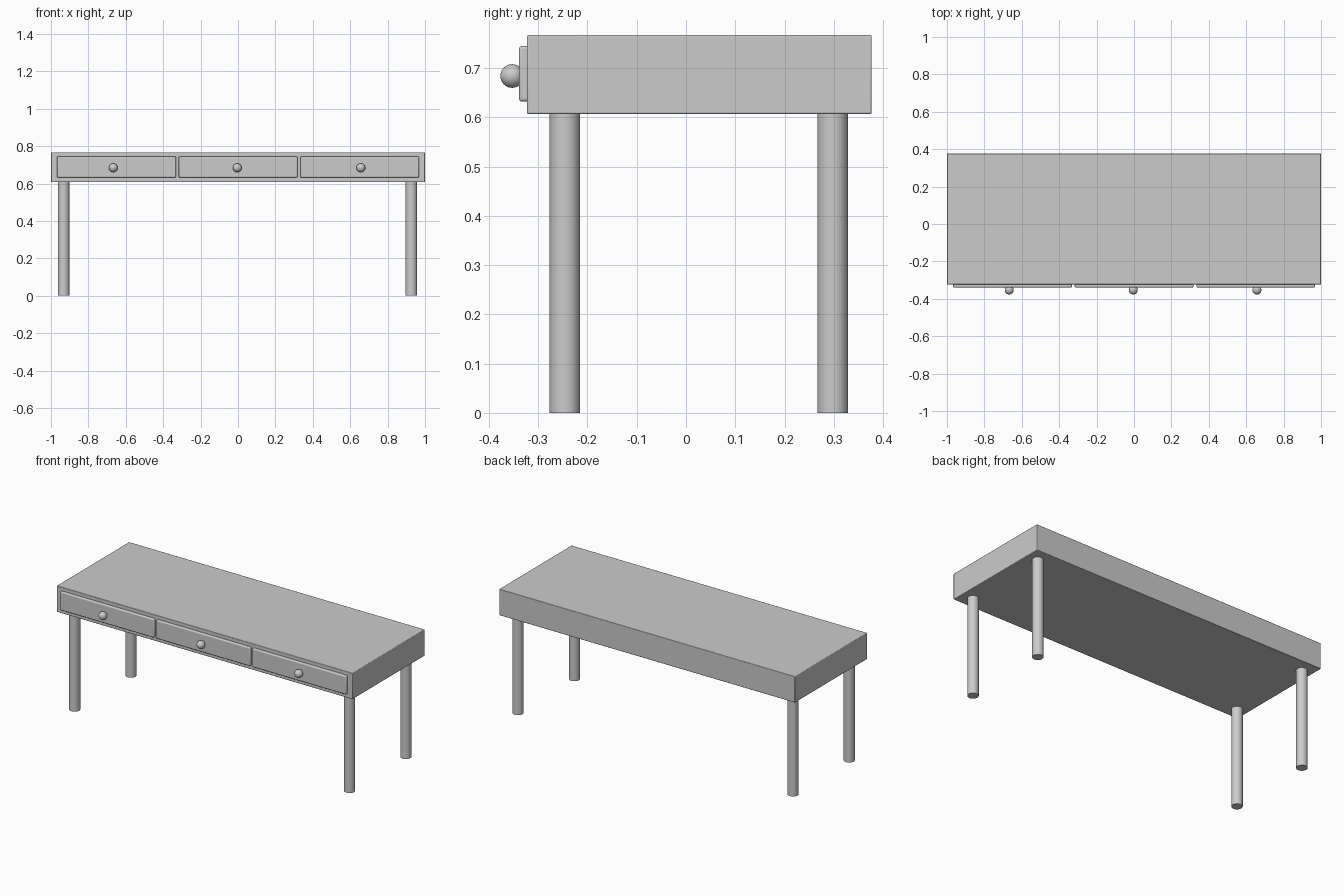
import bpy

if "Cube" in bpy.data.objects:
    bpy.data.objects.remove(bpy.data.objects["Cube"])


def smooth(ob):
    bpy.context.view_layer.objects.active = ob
    bpy.ops.object.shade_smooth_by_angle()


def box(name, lo, hi, bevel, segments):
    mid = [(a + b) / 2 for a, b in zip(lo, hi)]
    bpy.ops.mesh.primitive_cube_add(size=1, location=mid)
    ob = bpy.context.object
    ob.name = name
    ob.scale = [b - a for a, b in zip(lo, hi)]
    bpy.ops.object.transform_apply(location=False, rotation=False, scale=True)
    mod = ob.modifiers.new("soft_edges", "BEVEL")
    mod.width = bevel
    mod.segments = segments
    smooth(ob)
    return ob


# Desk body
box("desk_body", (-1, -0.323, 0.607), (1, 0.377, 0.767), 0.003, 2)

# Drawer fronts with round knobs
for side, x0, x1, knob_x in (("left", -0.967, -0.332, -0.667),
                             ("middle", -0.317, 0.318, -0.004),
                             ("right", 0.333, 0.968, 0.657)):
    box(side + "_drawer_front", (x0, -0.339, 0.632), (x1, -0.318, 0.745), 0.006, 3)
    bpy.ops.mesh.primitive_uv_sphere_add(segments=32, ring_count=16, radius=0.024,
                                         location=(knob_x, -0.353, 0.684))
    bpy.context.object.name = side + "_drawer_knob"
    bpy.ops.object.shade_smooth()

# Round legs
for end, y in (("front", -0.246), ("back", 0.298)):
    for side, x in (("left", -0.932), ("right", 0.927)):
        bpy.ops.mesh.primitive_cylinder_add(vertices=32, radius=0.031, depth=0.61,
                                            location=(x, y, 0.305))
        leg = bpy.context.object
        leg.name = f"{end}_{side}_leg"
        smooth(leg)
